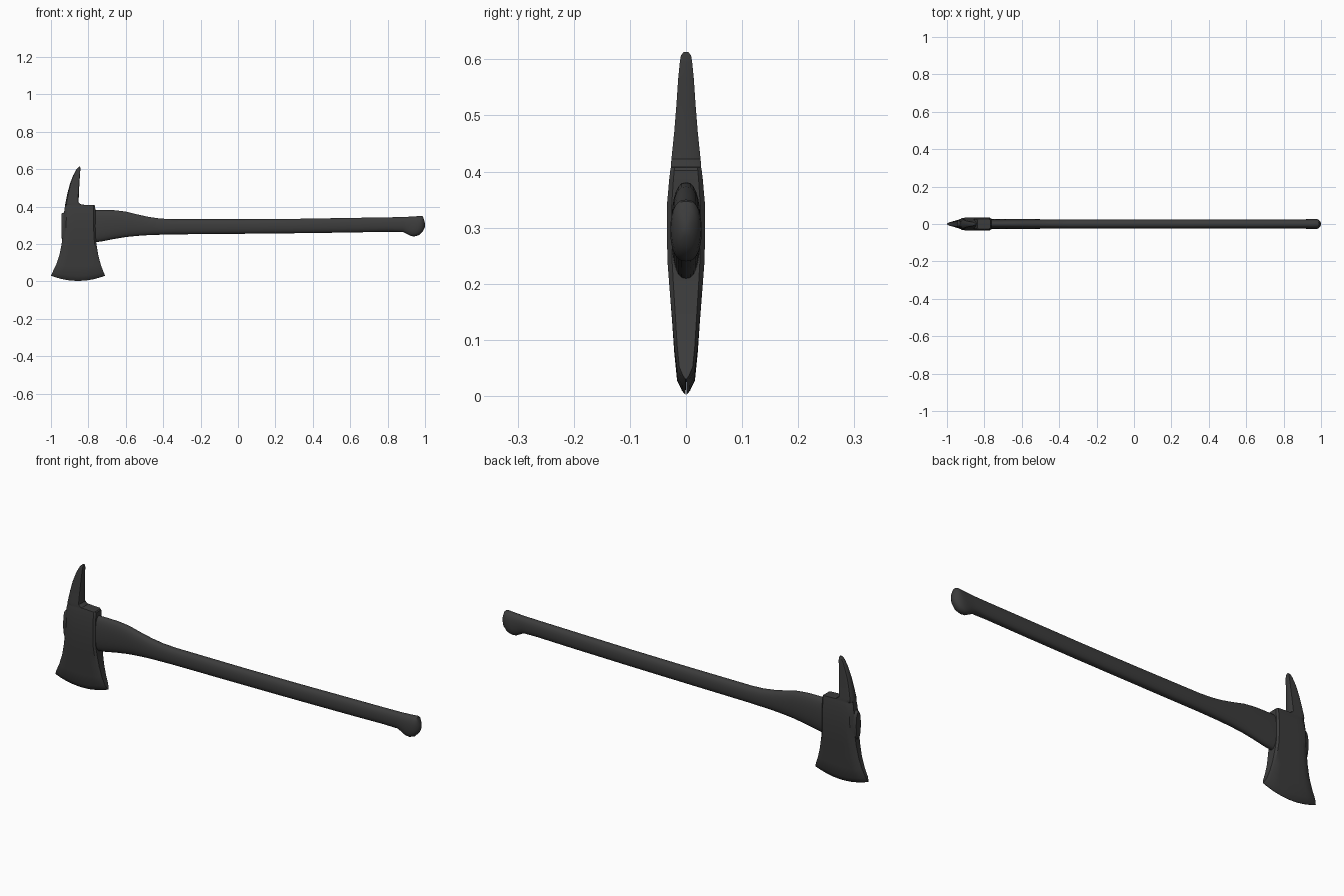
import bpy, bmesh, math

dark = bpy.data.materials.new("dark_grey")
dark.diffuse_color = (0.045, 0.045, 0.045, 1)


def loft(name, rings, angle):
    """Skin a list of equal-length closed rings and cap both ends."""
    bm = bmesh.new()
    rows = [[bm.verts.new(p) for p in ring] for ring in rings]
    n = len(rows[0])
    for a, b in zip(rows, rows[1:]):
        for i in range(n):
            j = (i + 1) % n
            bm.faces.new((a[i], a[j], b[j], b[i]))
    bm.faces.new(rows[0][::-1])
    bm.faces.new(rows[-1])
    bmesh.ops.recalc_face_normals(bm, faces=bm.faces)
    mesh = bpy.data.meshes.new(name)
    bm.to_mesh(mesh)
    bm.free()
    obj = bpy.data.objects.new(name, mesh)
    bpy.context.collection.objects.link(obj)
    obj.data.materials.append(dark)
    bpy.ops.object.select_all(action='DESELECT')
    obj.select_set(True)
    bpy.context.view_layer.objects.active = obj
    bpy.ops.object.shade_smooth_by_angle(angle=math.radians(angle))
    return obj


def head_ring(z, left, right, half, droop):
    """Flat slice with chamfered ends; droop bows the middle downwards."""
    side = [(0, 0.5), (0.09, 0.93), (0.2, 1), (0.35, 1), (0.5, 1),
            (0.65, 1), (0.8, 1), (0.95, 1), (1, 0.75)]
    pts = [(left + (right - left) * u, half * k,
            z - droop * (1 - (2 * u - 1) ** 2)) for u, k in side]
    return pts + [(x, -y, h) for x, y, h in reversed(pts)]


# axe head: blade edge, cheeks, eye, then the curved pick
head = [
    (0.030, -1.000, -0.710, 0.001, 0.028),
    (0.036, -0.997, -0.713, 0.007, 0.027),
    (0.052, -0.990, -0.720, 0.016, 0.024),
    (0.090, -0.972, -0.734, 0.021, 0.012),
    (0.140, -0.955, -0.747, 0.025, 0.004),
    (0.200, -0.943, -0.757, 0.030, 0),
    (0.240, -0.938, -0.762, 0.033, 0),
    (0.290, -0.935, -0.763, 0.034, 0),
    (0.340, -0.933, -0.763, 0.034, 0),
    (0.385, -0.928, -0.763, 0.030, 0),
    (0.402, -0.925, -0.764, 0.028, 0),
    (0.407, -0.924, -0.768, 0.027, 0),
    (0.410, -0.924, -0.838, 0.027, 0),
    (0.422, -0.922, -0.852, 0.026, 0),
    (0.470, -0.912, -0.851, 0.021, 0),
    (0.520, -0.899, -0.848, 0.017, 0),
    (0.565, -0.882, -0.845, 0.014, 0),
    (0.595, -0.866, -0.843, 0.011, 0),
    (0.607, -0.857, -0.843, 0.009, 0),
    (0.613, -0.850, -0.844, 0.004, 0),
]
loft("axe_head", [head_ring(*row) for row in head], 35)


def handle_ring(x, low, high, half, lean=0.0, sides=28):
    """Rounded slice across the handle; lean tilts it along x."""
    mid, tall = (low + high) / 2, (high - low) / 2
    pts = []
    for i in range(sides):
        a = math.tau * i / sides
        c, s = math.cos(a), math.sin(a)
        y = half * math.copysign(abs(c) ** 0.8, c)
        z = tall * math.copysign(abs(s) ** 0.9, s)
        pts.append((x + lean * z, y, mid + z))
    return pts


# handle: tongue through the eye, swelled shoulder, long grip, flared knob
handle = [
    (-0.945, 0.232, 0.360, 0.018),
    (-0.940, 0.226, 0.366, 0.021),
    (-0.760, 0.209, 0.381, 0.026),
    (-0.720, 0.215, 0.381, 0.026),
    (-0.660, 0.227, 0.380, 0.026),
    (-0.600, 0.237, 0.373, 0.026),
    (-0.540, 0.243, 0.358, 0.026),
    (-0.480, 0.247, 0.345, 0.025),
    (-0.420, 0.249, 0.336, 0.025),
    (-0.350, 0.251, 0.332, 0.025),
    (0.000, 0.254, 0.332, 0.025),
    (0.300, 0.257, 0.334, 0.025),
    (0.600, 0.261, 0.339, 0.024),
    (0.800, 0.265, 0.342, 0.024),
    (0.885, 0.264, 0.344, 0.024, 0.05),
    (0.915, 0.252, 0.346, 0.025, 0.2),
    (0.940, 0.242, 0.348, 0.027, 0.3),
    (0.962, 0.240, 0.350, 0.028, 0.35),
    (0.978, 0.247, 0.347, 0.026, 0.2),
    (0.990, 0.265, 0.333, 0.020, 0.1),
    (0.998, 0.285, 0.317, 0.010, 0),
    (1.000, 0.296, 0.306, 0.003, 0),
]
loft("handle", [handle_ring(*row) for row in handle], 40)
